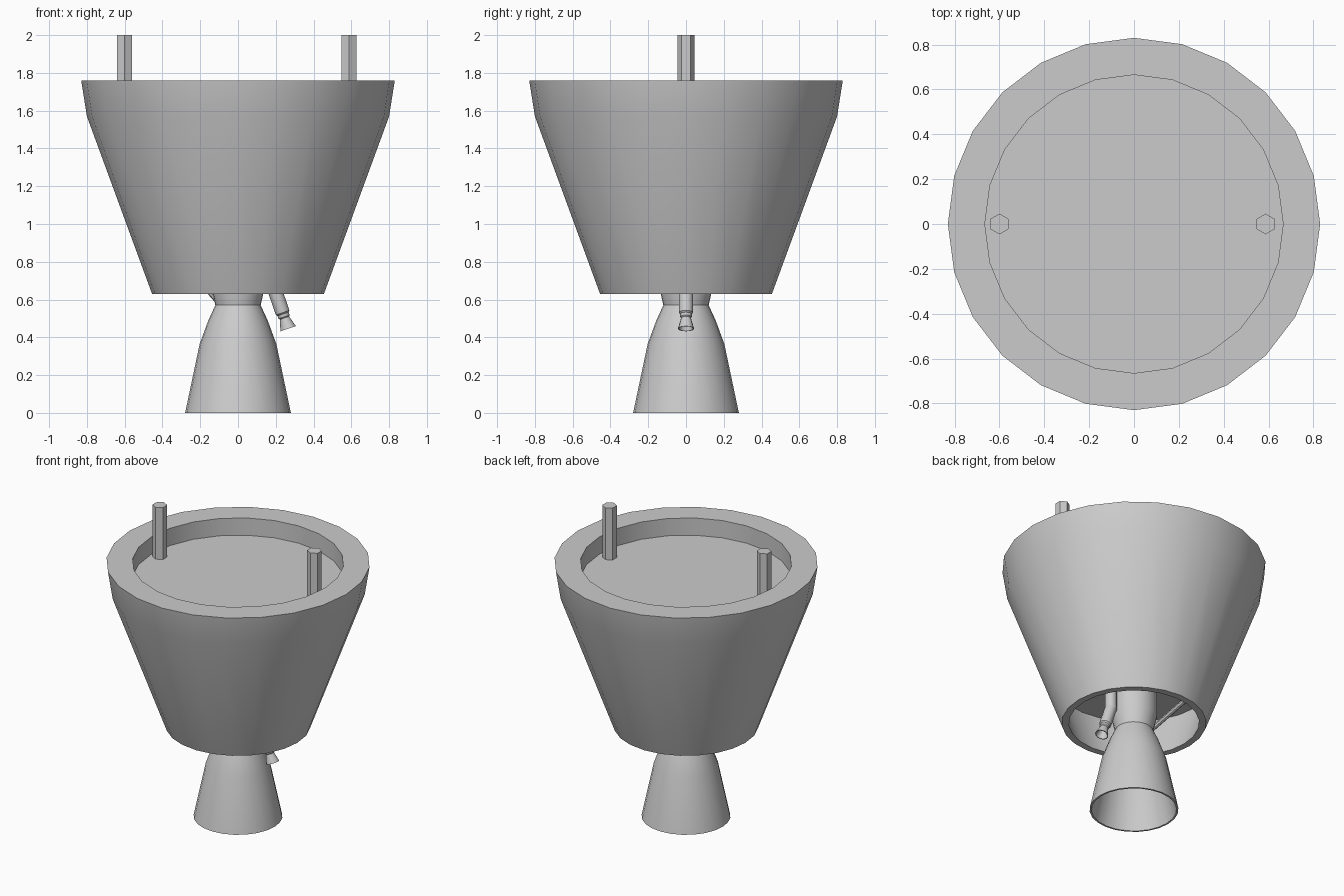
import bpy, bmesh, math
from mathutils import Matrix, Vector

if "Cube" in bpy.data.objects:
    bpy.data.objects.remove(bpy.data.objects["Cube"])


def lathe(name, profile, sides=24, matrix=None, phase=0.0):
    """Revolve (radius, height) points about z; radius 0 closes to a pole."""
    bm = bmesh.new()
    rings = []
    for r, z in profile:
        if r == 0:
            rings.append([bm.verts.new((0, 0, z))] * sides)
        else:
            rings.append([bm.verts.new((r * math.cos(phase + math.tau * i / sides),
                                        r * math.sin(phase + math.tau * i / sides), z))
                          for i in range(sides)])
    for a, b in zip(rings, rings[1:]):
        for i in range(sides):
            j = (i + 1) % sides
            quad = list(dict.fromkeys((a[i], a[j], b[j], b[i])))
            if len(quad) > 2:
                bm.faces.new(quad)
    if matrix:
        bm.transform(matrix)
    bmesh.ops.recalc_face_normals(bm, faces=bm.faces)
    mesh = bpy.data.meshes.new(name)
    bm.to_mesh(mesh)
    bm.free()
    obj = bpy.data.objects.new(name, mesh)
    bpy.context.collection.objects.link(obj)
    bpy.ops.object.select_all(action='DESELECT')
    obj.select_set(True)
    bpy.context.view_layer.objects.active = obj
    bpy.ops.object.shade_smooth_by_angle(angle=math.radians(31))
    return obj


def rod(name, start, end, radius, sides):
    """Straight capped rod between two points."""
    a, b = Vector(start), Vector(end)
    m = Matrix.Translation(a) @ (b - a).to_track_quat('Z', 'Y').to_matrix().to_4x4()
    h = (b - a).length
    return lathe(name, [(0, 0), (radius, 0), (radius, h), (0, h)], sides, m)


CEIL = 0.93

# Tapered shroud: recessed top plate, outer skin and hollow underside
lathe("shroud", [(0, 1.64), (0.665, 1.64), (0.665, 1.76), (0.83, 1.76), (0.8, 1.57),
                 (0.455, 0.63), (0.41, 0.63), (0.505, CEIL), (0, CEIL)])

# Main bell nozzle, open at the bottom, with its inner wall
lathe("main_nozzle", [(0.12, 0.57), (0.157, 0.49), (0.203, 0.365), (0.28, 0.0),
                      (0.268, 0.0), (0.192, 0.36), (0.146, 0.485), (0.105, 0.57), (0, 0.57)])

# Combustion chamber above the throat
lathe("combustion_chamber", [(0, 0.57), (0.12, 0.57), (0.145, 0.68), (0.145, CEIL + 0.01)])

# Two hexagonal posts standing on the top plate
for side, x in (("left", -0.6), ("right", 0.587)):
    lathe(f"{side}_post", [(0, 1.63), (0.046, 1.63), (0.046, 2.0), (0, 2.0)], 6,
          Matrix.Translation((x, 0, 0)), math.pi / 2)

# Exhaust pipe: vertical feed, bent into a tilted outlet with a small bell
tilt = Matrix.Translation((0.19, 0, 0.665)) @ Matrix.Rotation(math.radians(-19), 4, 'Y')
lathe("exhaust_feed", [(0.038, 0.66), (0.038, CEIL + 0.01)], 12, Matrix.Translation((0.19, 0, 0)))
lathe("exhaust_outlet", [(0, 0.03), (0.038, 0.01), (0.038, -0.142), (0.031, -0.15),
                         (0.031, -0.166), (0.026, -0.172), (0.043, -0.232),
                         (0.038, -0.232), (0.02, -0.172), (0, -0.172)], 12, tilt)

# Slanted actuator strut bracing the throat on the other side
rod("actuator_strut", (-0.1, 0, 0.585), (-0.41, 0, CEIL + 0.01), 0.016, 8)
